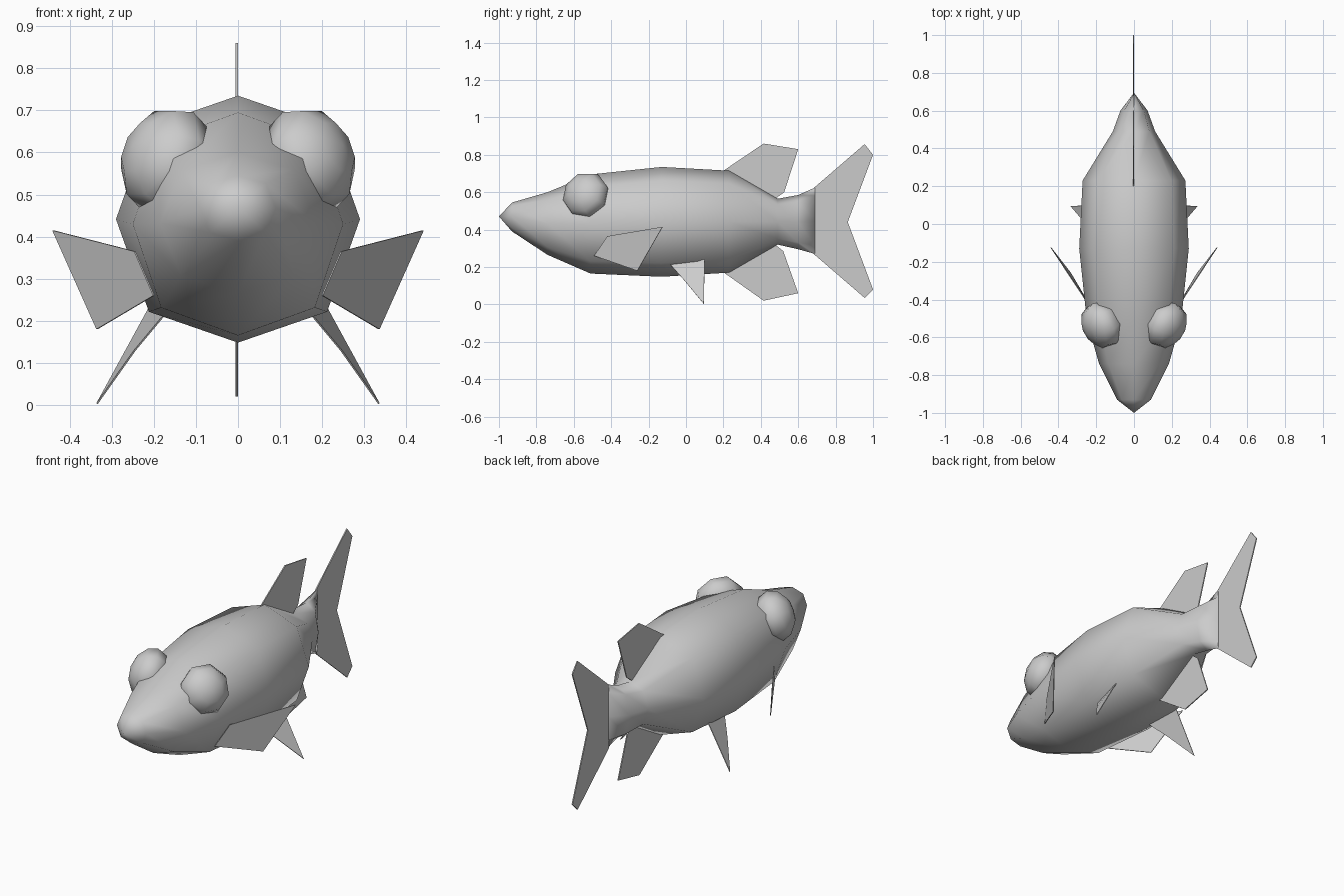
import bpy
import bmesh
import math
from mathutils import Vector, Matrix

cube = bpy.data.objects.get("Cube")
if cube:
    bpy.data.objects.remove(cube, do_unlink=True)

GREY = (0.6, 0.6, 0.6, 1.0)
grey = bpy.data.materials.new("plain grey")
grey.use_nodes = True
grey.diffuse_color = GREY
for node in grey.node_tree.nodes:
    if node.type == 'BSDF_PRINCIPLED':
        node.inputs["Base Color"].default_value = GREY


def finish(name, bm, smooth=None):
    """Turn a bmesh into a named object in the one colour."""
    bmesh.ops.recalc_face_normals(bm, faces=bm.faces)
    mesh = bpy.data.meshes.new(name)
    bm.to_mesh(mesh)
    bm.free()
    obj = bpy.data.objects.new(name, mesh)
    bpy.context.collection.objects.link(obj)
    mesh.materials.append(grey)
    if smooth:
        bpy.ops.object.select_all(action='DESELECT')
        obj.select_set(True)
        bpy.context.view_layer.objects.active = obj
        bpy.ops.object.shade_smooth_by_angle(angle=math.radians(smooth))
    return obj


def fin(name, points, thickness=0.006):
    """Thin flat plate through the given outline."""
    bm = bmesh.new()
    bm.faces.new([bm.verts.new(p) for p in points])
    obj = finish(name, bm)
    mod = obj.modifiers.new("thickness", 'SOLIDIFY')
    mod.thickness = thickness
    mod.offset = 0
    return obj


# Body: eight-sided rings along y, given as (y, top, bottom, half width)
stations = [
    (-0.93, 0.545, 0.39, 0.09),
    (-0.74, 0.60, 0.265, 0.185),
    (-0.51, 0.695, 0.165, 0.25),
    (-0.13, 0.735, 0.148, 0.29),
    (0.23, 0.715, 0.17, 0.272),
    (0.49, 0.565, 0.32, 0.112),
    (0.60, 0.585, 0.295, 0.072),
    (0.69, 0.625, 0.27, 0.004),
]
section = [(0, 1), (0.73, 0.75), (1, 0), (0.73, -0.75),
           (0, -1), (-0.73, -0.75), (-1, 0), (-0.73, 0.75)]
bm = bmesh.new()
rings = []
for y, top, bottom, width in stations:
    mid, half = (top + bottom) / 2, (top - bottom) / 2
    rings.append([bm.verts.new((u * width, y, mid + v * half)) for u, v in section])
for a, b in zip(rings, rings[1:]):
    for i in range(8):
        j = (i + 1) % 8
        bm.faces.new((a[i], a[j], b[j], b[i]))
nose = bm.verts.new((0, -1, 0.47))
for i in range(8):
    bm.faces.new((nose, rings[0][i], rings[0][(i + 1) % 8]))
bm.faces.new(rings[-1])
finish("body", bm, 75)

# Fins on the centre plane, as (y, z) outlines
centre_fins = {
    "tail_fin": [(0.68, 0.62), (0.955, 0.857), (1, 0.80), (0.865, 0.44),
                 (1, 0.08), (0.955, 0.035), (0.68, 0.272)],
    "dorsal_fin": [(0.2, 0.715), (0.415, 0.86), (0.6, 0.83), (0.525, 0.60), (0.47, 0.56)],
    "anal_fin": [(0.2, 0.172), (0.415, 0.02), (0.6, 0.06), (0.52, 0.285), (0.47, 0.325)],
}
for name, outline in centre_fins.items():
    fin(name, [(-0.003, y, z) for y, z in outline])

# Paired fins and bulging eyes
pectoral = [(0.245, -0.42, 0.365), (0.44, -0.125, 0.415),
            (0.335, -0.26, 0.18), (0.20, -0.49, 0.26)]
pelvic = [(0.17, -0.09, 0.22), (0.245, -0.01, 0.13),
          (0.335, 0.095, 0.003), (0.20, 0.10, 0.25)]
for side, s in (("left", 1), ("right", -1)):
    for name, pts in (("pectoral", pectoral), ("pelvic", pelvic)):
        fin(f"{side}_{name}_fin", [(s * x, y, z) for x, y, z in pts], 0.004)

    # Flattened ball facing outward, forward and up
    facing = Vector((s * 0.8, -0.48, 0.36))
    place = (Matrix.Translation((s * 0.17, -0.535, 0.582))
             @ facing.to_track_quat('Z', 'Y').to_matrix().to_4x4()
             @ Matrix.Diagonal((1, 1, 0.75, 1))
             @ Matrix.Rotation(math.radians(22.5), 4, 'Z'))
    bm = bmesh.new()
    bmesh.ops.create_uvsphere(bm, u_segments=8, v_segments=6, radius=0.132, matrix=place)
    finish(f"{side}_eye", bm, 75)
